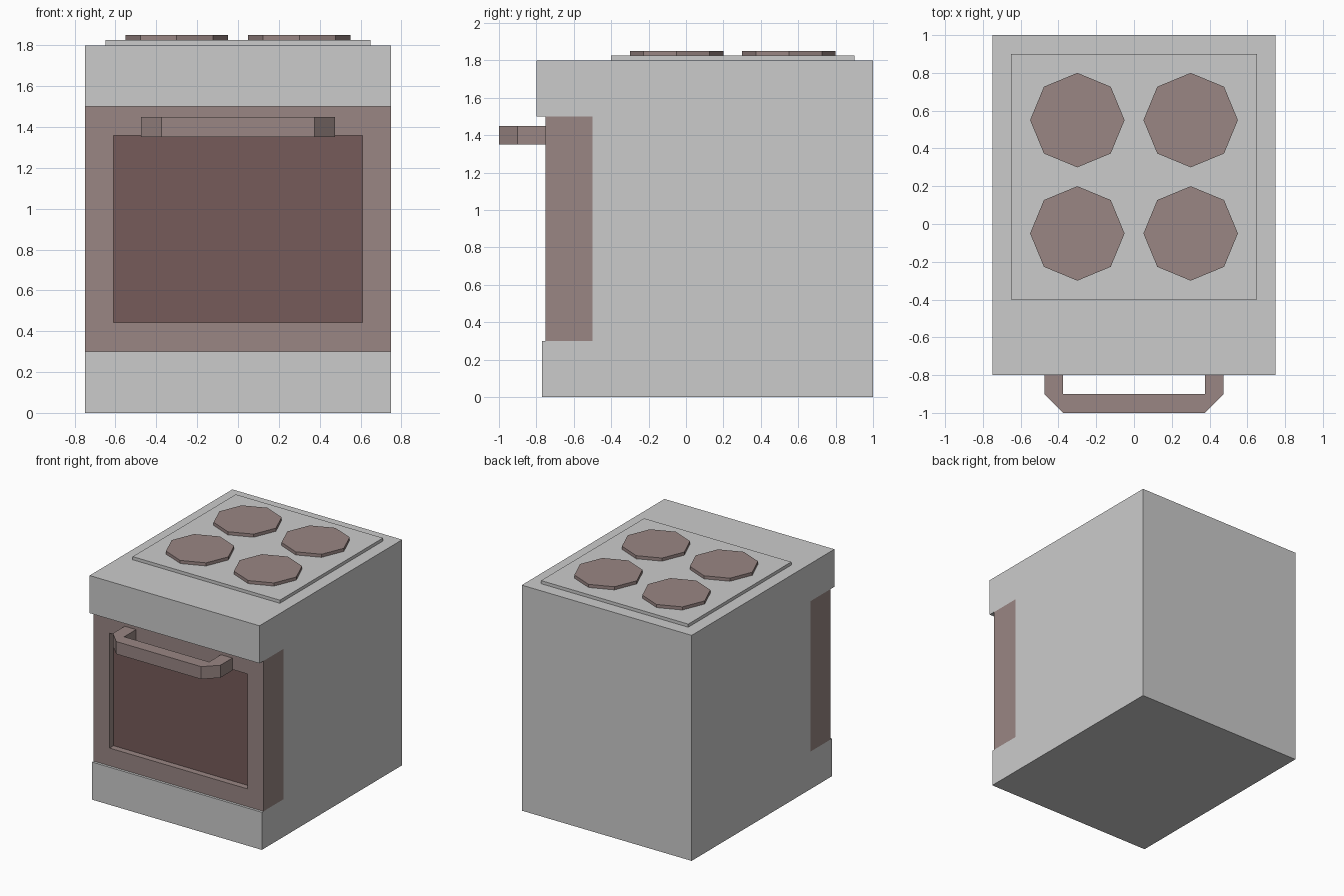
import bpy, bmesh, math
from mathutils import Matrix

if "Cube" in bpy.data.objects:
    bpy.data.objects.remove(bpy.data.objects["Cube"])


def material(name, r, g, b):
    m = bpy.data.materials.new(name)
    m.diffuse_color = (r, g, b, 1)
    m.use_nodes = True
    m.node_tree.nodes["Principled BSDF"].inputs["Base Color"].default_value = m.diffuse_color
    return m


panel_grey = material("side_grey", 0.55, 0.55, 0.55)
brown = material("brown", 0.32, 0.24, 0.23)
glass = material("dark_glass", 0.18, 0.105, 0.10)


def finish(name, bm, *mats):
    bmesh.ops.recalc_face_normals(bm, faces=bm.faces)
    mesh = bpy.data.meshes.new(name)
    bm.to_mesh(mesh)
    bm.free()
    for m in mats:
        mesh.materials.append(m)
    obj = bpy.data.objects.new(name, mesh)
    bpy.context.collection.objects.link(obj)
    return obj


def box_mesh(half_x, y0, y1, z0, z1):
    bm = bmesh.new()
    mat = (Matrix.Translation((0, (y0 + y1) / 2, (z0 + z1) / 2))
           @ Matrix.Diagonal((2 * half_x, y1 - y0, z1 - z0, 1)))
    bmesh.ops.create_cube(bm, size=1, matrix=mat)
    return bm


# Cabinet, overhanging top and drawer front
finish("cabinet", box_mesh(0.75, -0.5, 1.0, 0, 1.5), panel_grey)
finish("top_housing", box_mesh(0.75, -0.8, 1.0, 1.5, 1.8))
finish("drawer_front", box_mesh(0.75, -0.77, -0.5, 0, 0.3))
finish("hob_plate", box_mesh(0.65, -0.4, 0.9, 1.8, 1.825))

# Oven door with recessed window
bm = box_mesh(0.75, -0.75, -0.5, 0.3, 1.5)
bm.normal_update()
front = min(bm.faces, key=lambda f: f.calc_center_median().y)
bmesh.ops.inset_region(bm, faces=[front], thickness=0.2)
pane = bmesh.ops.extrude_discrete_faces(bm, faces=[front])["faces"][0]
bmesh.ops.translate(bm, verts=pane.verts, vec=(0, 0.05, 0))
pane.material_index = 1
finish("oven_door", bm, brown, glass)

# Door handle: mirrored half outline, extruded upward
half = [(0.375, -0.9), (0.375, -0.75), (0.475, -0.75), (0.475, -0.9), (0.375, -1.0)]
outline = half + [(-x, y) for x, y in reversed(half)]
bm = bmesh.new()
face = bm.faces.new([bm.verts.new((x, y, 1.35)) for x, y in outline])
ext = bmesh.ops.extrude_face_region(bm, geom=[face])["geom"]
bmesh.ops.translate(bm, vec=(0, 0, 0.1),
                    verts=[v for v in ext if isinstance(v, bmesh.types.BMVert)])
finish("door_handle", bm, brown)

# Four octagonal burners
for row, y in (("front", -0.05), ("back", 0.55)):
    for side, x in (("left", -0.3), ("right", 0.3)):
        bm = bmesh.new()
        bmesh.ops.create_cone(bm, cap_ends=True, segments=8, radius1=0.25,
                              radius2=0.25, depth=0.025,
                              matrix=Matrix.Translation((x, y, 1.8375)))
        finish(f"burner_{row}_{side}", bm, brown)
